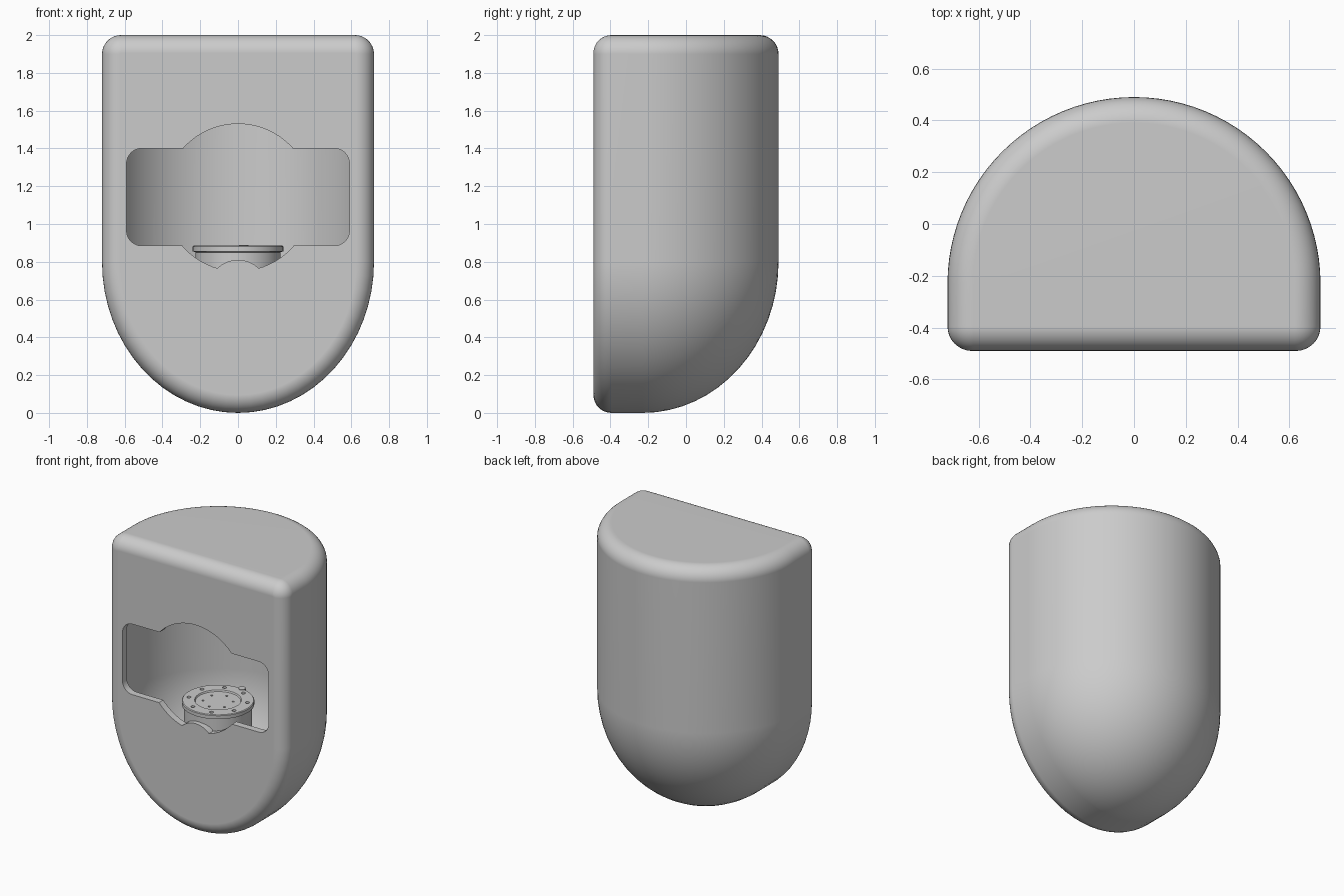
import bpy, bmesh
from math import sin, cos, pi, radians, sqrt, atan2
from mathutils import Vector, Matrix

if "Cube" in bpy.data.objects:
    bpy.data.objects.remove(bpy.data.objects["Cube"], do_unlink=True)

AXIS_Y = -0.23          # vertical axis shared by the rounded back and the hub

grey = bpy.data.materials.new("plain grey")
grey.use_nodes = True
grey.diffuse_color = (0.6, 0.6, 0.6, 1)
grey.node_tree.nodes["Principled BSDF"].inputs["Base Color"].default_value = (0.6, 0.6, 0.6, 1)


def finish(bm, name):
    bmesh.ops.remove_doubles(bm, verts=bm.verts, dist=1e-4)
    bmesh.ops.recalc_face_normals(bm, faces=bm.faces)
    mesh = bpy.data.meshes.new(name)
    bm.to_mesh(mesh)
    bm.free()
    mesh.materials.append(grey)
    ob = bpy.data.objects.new(name, mesh)
    bpy.context.collection.objects.link(ob)
    return ob


def add_grid(bm, columns):
    rows = [[bm.verts.new(p) for p in col] for col in columns]
    for a, b in zip(rows, rows[1:]):
        for i in range(len(a) - 1):
            bm.faces.new((a[i], a[i + 1], b[i + 1], b[i]))
    return rows


def cut(ob, cutter):
    cutter.hide_render = True
    mod = ob.modifiers.new("cut", "BOOLEAN")
    mod.operation, mod.solver, mod.object = "DIFFERENCE", "EXACT", cutter
    bpy.context.view_layer.objects.active = ob
    bpy.ops.object.modifier_apply(modifier=mod.name)
    bpy.data.objects.remove(cutter, do_unlink=True)


def smooth(ob, angle=35):
    bpy.ops.object.select_all(action="DESELECT")
    ob.select_set(True)
    bpy.context.view_layer.objects.active = ob
    bpy.ops.object.shade_smooth_by_angle(angle=radians(angle))
    mod = ob.modifiers.new("flat face normals", "WEIGHTED_NORMAL")
    mod.keep_sharp = True


def pod(name, inset):
    """Half-round pod with a domed bottom, a flat front and rounded edges."""
    rad, top, drop, k = 0.72 - inset, 2 - inset, 0.8 - inset, 0.1 - inset
    fillet = k * 0.95
    # side profile as (point, outward normal), from top centre to bottom centre
    prof = [(Vector((0, top)), Vector((0, 1)))]
    for i in range(9):
        n = Vector((sin(i * pi / 16), cos(i * pi / 16)))
        prof.append((Vector((rad - k, top - k)) + n * k, n))
    for i in range(17):
        t = i * pi / 32
        n = Vector((cos(t) / rad, -sin(t) / drop)).normalized()
        prof.append((Vector((rad * cos(t), 0.8 - drop * sin(t))), n))
    # front edge fillet, then the half turn round the back
    front = []
    for i in range(9):
        t = pi / 2 * (1 - i / 8)
        y = -0.49 + inset + fillet * (1 - sin(t))
        pts = [p - n * fillet * (1 - cos(t)) for p, n in prof]
        front.append([(p.x, y, p.y) for p in pts])
    back = []
    for i in range(49):
        t = pi * i / 48
        back.append([(p.x * cos(t), AXIS_Y + p.x * sin(t), p.y) for p, n in prof])
    other = [[(-x, y, z) for x, y, z in col] for col in reversed(front)]
    bm = bmesh.new()
    rows = add_grid(bm, front + back + other)
    bm.faces.new(rows[0] + rows[-1][-2:0:-1])
    return finish(bm, name)


def opening_cutter():
    """Rounded slot merged with a circle, notched at the bottom."""
    cz, r, hi, lo, w, k = 1.14, 0.39, 1.4, 0.885, 0.59, 0.08

    def arc(x, z, rr, a0, a1, n):
        return [(x + rr * cos(a0 + (a1 - a0) * i / n), z + rr * sin(a0 + (a1 - a0) * i / n))
                for i in range(n + 1)]

    a_hi = atan2(hi - cz, sqrt(r * r - (hi - cz) ** 2))
    a_lo = atan2(lo - cz, sqrt(r * r - (lo - cz) ** 2))
    a_notch = atan2(-0.375, 0.107)
    half = arc(0, cz, r, pi / 2, a_hi, 14)
    half += arc(w - k, hi - k, k, pi / 2, 0, 8) + arc(w - k, lo + k, k, 0, -pi / 2, 8)
    half += arc(0, cz, r, a_lo, a_notch, 8)
    half += arc(0, 0.653, 0.157, radians(46), pi / 2, 8)
    outline = half + [(-x, z) for x, z in half[-2:0:-1]]
    bm = bmesh.new()
    face = bm.faces.new([bm.verts.new((x, -0.6, z)) for x, z in outline])
    ext = bmesh.ops.extrude_face_region(bm, geom=[face])
    verts = [g for g in ext["geom"] if isinstance(g, bmesh.types.BMVert)]
    bmesh.ops.translate(bm, verts=verts, vec=(0, 0.3, 0))
    return finish(bm, "opening_cutter")


def lathe(name, prof, steps=64):
    bm = bmesh.new()
    add_grid(bm, [[(r * cos(2 * pi * i / steps), AXIS_Y + r * sin(2 * pi * i / steps), z)
                   for r, z in prof] for i in range(steps + 1)])
    return finish(bm, name)


def add_peg(bm, x, y, z, r, h):
    bmesh.ops.create_cone(bm, cap_ends=True, segments=16, radius1=r, radius2=r, depth=h,
                          matrix=Matrix.Translation((x, y, z)))


# hollow shell with a front opening
shell = pod("shell", 0)
cut(shell, pod("cavity_cutter", 0.05))
cut(shell, opening_cutter())
smooth(shell)

# round hub standing inside, with a slightly sunken centre plate
hub = lathe("hub", [(0, 0.875), (0.15, 0.875), (0.155, 0.885), (0.235, 0.885), (0.24, 0.88),
                    (0.24, 0.855), (0.225, 0.85), (0.225, 0.08), (0, 0.08)])
bm = bmesh.new()
for count, ring, r in ((8, 0.198, 0.014), (6, 0.1, 0.008)):
    for i in range(count):
        t = 2 * pi * (i + 0.5) / count
        add_peg(bm, ring * cos(t), AXIS_Y + ring * sin(t), 0.885, r, 0.05)
cut(hub, finish(bm, "bolt_hole_cutter"))
smooth(hub)

# small locating lug on the hub rim
bm = bmesh.new()
add_peg(bm, 0.03, AXIS_Y + 0.235, 0.875, 0.025, 0.03)
smooth(finish(bm, "hub_lug"))
